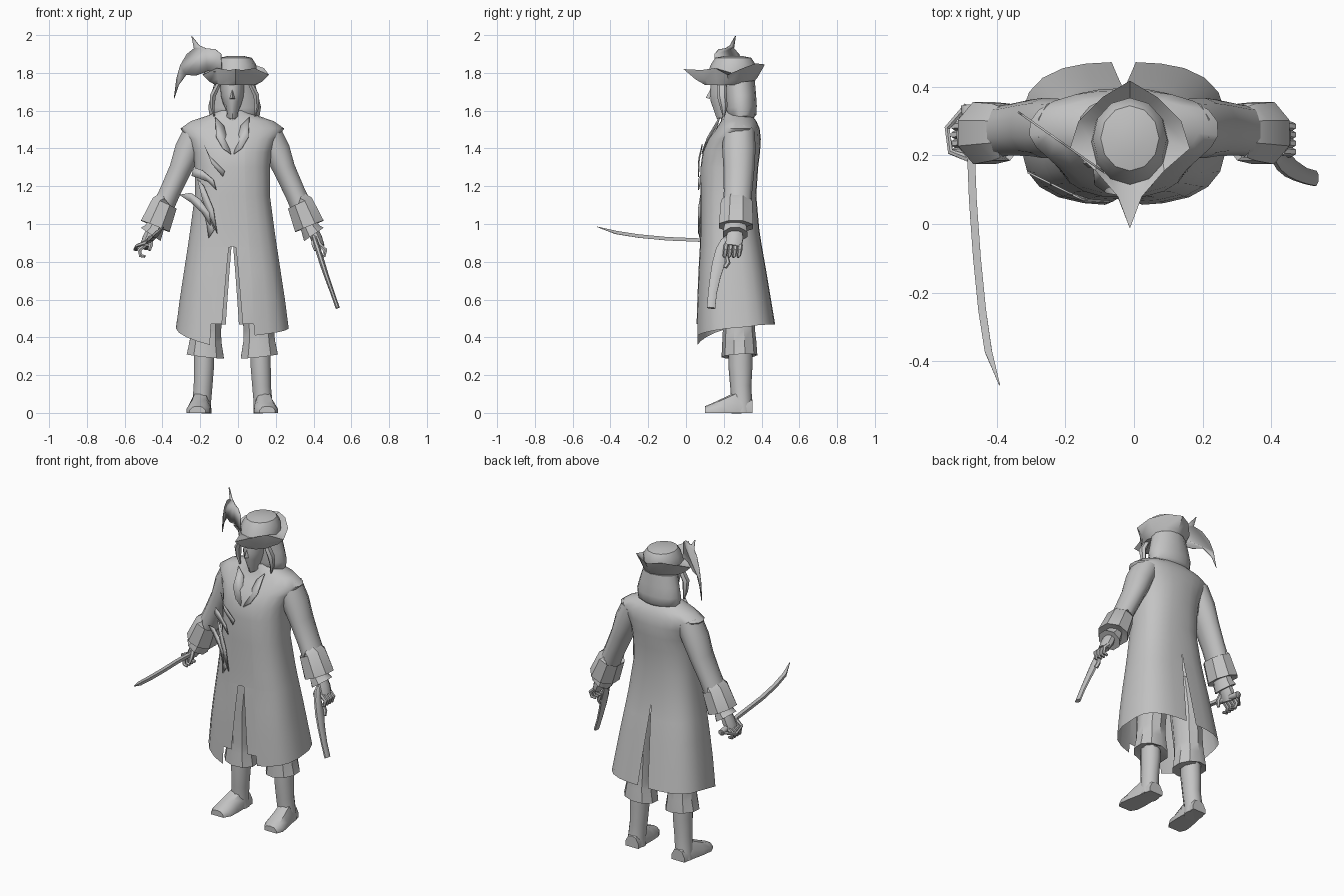
import bpy, bmesh, math
from mathutils import Vector

CX = -0.03                      # body centre line
grey = bpy.data.materials.new("plain_grey")
grey.diffuse_color = (0.55, 0.55, 0.55, 1)


def finish(name, bm, angle=45):
    bmesh.ops.remove_doubles(bm, verts=bm.verts, dist=0.0004)
    bmesh.ops.recalc_face_normals(bm, faces=bm.faces)
    me = bpy.data.meshes.new(name)
    bm.to_mesh(me)
    bm.free()
    me.materials.append(grey)
    ob = bpy.data.objects.new(name, me)
    bpy.context.collection.objects.link(ob)
    bpy.ops.object.select_all(action='DESELECT')
    ob.select_set(True)
    bpy.context.view_layer.objects.active = ob
    bpy.ops.object.shade_smooth_by_angle(angle=math.radians(angle))
    return ob


def skin(bm, rings, closed=True, caps=(True, True)):
    """Bridge rows of points with quads."""
    vs = [[bm.verts.new(p) for p in r] for r in rings]
    n = len(vs[0])
    for a, b in zip(vs, vs[1:]):
        for i in range(n if closed else n - 1):
            j = (i + 1) % n
            bm.faces.new((a[i], a[j], b[j], b[i]))
    if caps[0]:
        bm.faces.new(vs[0])
    if caps[1]:
        bm.faces.new(vs[-1])


def tube(name, path, ref=(0, 1, 0), sides=10, caps=(True, True), angle=45):
    """Sweep ellipses along (x, y, z, side radius, radius along ref)."""
    pts = [Vector(p[:3]) for p in path]
    rings = []
    for i, p in enumerate(path):
        t = (pts[min(i + 1, len(pts) - 1)] - pts[max(i - 1, 0)]).normalized()
        b = Vector(ref)
        b = (b - t * b.dot(t)).normalized()
        a = b.cross(t)
        ring = []
        for k in range(sides):
            w = 2 * math.pi * (k + 0.5) / sides
            ring.append(pts[i] + a * p[3] * math.cos(w) + b * p[4] * math.sin(w))
        rings.append(ring)
    bm = bmesh.new()
    skin(bm, rings, True, caps)
    return finish(name, bm, angle)


def plate(name, pts, thick=0.006):
    bm = bmesh.new()
    bm.faces.new([bm.verts.new(p) for p in pts])
    ob = finish(name, bm)
    m = ob.modifiers.new("thickness", 'SOLIDIFY')
    m.thickness, m.offset = thick, 0


def power(v, e):
    return math.copysign(abs(v) ** e, v)


# Long coat: two mirrored halves with front and back slits
# z, half width, front y, back y, front gap, back gap, roundness
coat = [(0, .300, .056, .472, .055, .035, .70), (.60, .280, .060, .450, .044, .026, .70),
        (.75, .257, .066, .425, .031, .015, .70), (.875, .238, .073, .403, .019, .005, .72),
        (.88, .237, .073, .402, 0, .005, .72), (.97, .224, .076, .388, 0, 0, .74),
        (1.15, .200, .077, .372, 0, 0, .78), (1.30, .200, .077, .382, 0, 0, .82),
        (1.38, .208, .088, .392, 0, 0, .85), (1.45, .235, .118, .396, 0, 0, .85),
        (1.505, .277, .160, .390, 0, 0, .9), (1.545, .220, .185, .372, 0, 0, .9),
        (1.58, .115, .195, .345, 0, 0, 1), (1.60, .075, .20, .32, 0, 0, 1)]
cols = [0, .25, .27, .55, .85, 1.15, 1.45, 1.75, 2.05, 2.35, 2.65, 2.9, math.pi]
bm = bmesh.new()
for s, dip in ((-1, .36), (1, .41)):
    rows = []
    for z, rx, yf, yb, gf, gb, e in coat:
        row = []
        for t in cols:
            gap = gf if t < .1 else gb if t > 3 else 0
            x = max(gap, rx * power(max(math.sin(t), 0), e))
            if math.sin(t) < 1e-6:
                x = gap
            y = (yf + yb) / 2 - (yb - yf) / 2 * power(math.cos(t), e)
            zz = z
            if z == 0:          # ragged hem
                zz = .47 if t < .26 else min(.467, dip + (.447 - dip) * (t - .27) / 1.2)
            row.append((CX + s * x, y, zz))
        rows.append(row)
    skin(bm, rows, False, (False, False))
finish("long_coat", bm, 50)

# Limbs, mirrored about the body line
for s, side in ((-1, "right"), (1, "left")):
    def m(path):
        return [(CX + s * p[0], *p[1:]) for p in path]
    tube(side + "_sleeve", m([(.185, .28, 1.49, .075, .085), (.235, .28, 1.39, .075, .088),
         (.275, .28, 1.29, .062, .082), (.33, .275, 1.17, .058, .075), (.375, .27, 1.07, .06, .075)]))
    tube(side + "_cuff", m([(.352, .268, 1.112, .066, .08), (.358, .268, 1.11, .075, .09),
         (.408, .265, .988, .088, .098), (.402, .265, 1.0, .06, .07)]), sides=8, angle=35)
    tube(side + "_shirt_frill", m([(.39, .265, 1.03, .045, .055), (.415, .26, .97, .055, .065),
         (.432, .26, .945, .068, .07)]), sides=8)
    tube(side + "_palm", m([(.425, .262, .97, .03, .038), (.445, .258, .925, .033, .048),
         (.465, .25, .88, .026, .046)]), sides=8)
    for i in range(4):
        y = .213 + .025 * i
        tube(f"{side}_finger_{i+1}", m([(.462, y, .89, .013, .013), (.492, y - .003, .862, .013, .013),
             (.485, y - .008, .832, .011, .011), (.462, y - .012, .828, .008, .008)]), sides=6)
    tube(side + "_thumb", m([(.435, .22, .93, .014, .014), (.43, .195, .895, .013, .013),
         (.44, .188, .86, .009, .009)]), sides=6)
    # Breeches, boot shaft and foot
    tube(side + "_breeches", m([(.10, .27, .86, .07, .09), (.125, .275, .65, .082, .10),
         (.14, .28, .44, .085, .085), (.142, .282, .38, .088, .09), (.143, .283, .30, .104, .095),
         (.148, .285, .325, .06, .06)]), angle=35)
    tube(side + "_boot_shaft", m([(.148, .288, .35, .056, .063), (.15, .288, .25, .056, .064),
         (.155, .29, .14, .052, .056), (.162, .295, .06, .052, .055), (.164, .297, 0, .056, .056)]))
    bm = bmesh.new()
    rings = []
    for y, w, h in ((.352, .045, .07), (.27, .052, .115), (.20, .06, .08), (.14, .062, .052), (.10, .042, .035)):
        c = CX + s * (.165 + .1 * (.30 - y))
        rings.append([(c + k * w, y, z) for k, z in
                      ((-1, 0), (1, 0), (1, h * .4), (.6, h * .9), (0, h), (-.6, h * .9), (-1, h * .4))])
    skin(bm, rings)
    finish(side + "_boot_foot", bm)
    # Coat lapel and shoulder flap
    plate(side + "_lapel", m([(.09, .178, 1.565), (.045, .165, 1.52), (.008, .085, 1.37),
                              (.05, .092, 1.40), (.085, .115, 1.46)]))

# Head and neck
tube("head", [(CX, .27, 1.50, .062, .08), (CX, .255, 1.595, .052, .08), (CX, .215, 1.605, .03, .072),
     (CX, .22, 1.63, .048, .092), (CX, .23, 1.67, .060, .105), (CX, .235, 1.71, .064, .107),
     (CX, .24, 1.76, .068, .11)], sides=14)
bm = bmesh.new()
nose = [bm.verts.new(p) for p in ((CX - .014, .128, 1.662), (CX + .014, .128, 1.662),
                                  (CX, .105, 1.668), (CX, .13, 1.715))]
for f in ((0, 1, 2), (0, 2, 3), (1, 3, 2), (0, 3, 1)):
    bm.faces.new([nose[i] for i in f])
finish("nose", bm)

# Long hair and loose front locks
HX = -.018
tube("hair", [(HX, .30, 1.545, .085, .055), (HX, .295, 1.57, .135, .078), (HX, .292, 1.62, .143, .083),
     (HX, .288, 1.68, .128, .083), (HX, .28, 1.75, .108, .085)], sides=14)
for s in (-1, 1):
    tube("hair_lock", [(HX + s * .085, .19, 1.74, .014, .025), (HX + s * .115, .19, 1.68, .018, .026),
         (HX + s * .118, .2, 1.62, .013, .02), (HX + s * .108, .2, 1.57, .004, .006)], sides=6)

# Three-cornered hat: band, swept brim, crown
edge = [(0, -.013, 1.82), (.035, .08, 1.815), (.10, .155, 1.825), (.175, .22, 1.79),
        (.15, .30, 1.825), (.08, .37, 1.85), (0, .418, 1.845)]


def oval(cy, rx, ry, z):
    return [(rx * math.sin(i * math.pi / 6), cy - ry * math.cos(i * math.pi / 6), z) for i in range(7)]


def both(half):
    return [(HX + .006 + x, y, z) for x, y, z in half] + \
           [(HX + .006 - x, y, z) for x, y, z in half[-2:0:-1]]


low = oval(.225, .105, .122, 1.735)
mid = [tuple(a * .55 + b * .45 for a, b in zip(p, q)) for p, q in zip(low, edge)]
mid = [(x, y, z - .008) for x, y, z in mid]
bm = bmesh.new()
skin(bm, [both(r) for r in (low, mid, edge, oval(.24, .112, .125, 1.80), oval(.25, .108, .118, 1.845),
                            oval(.25, .085, .095, 1.88), oval(.25, .04, .045, 1.89))])
finish("tricorn_hat", bm, 40)

# Plume on the hat, lying in a slanted upright plane
plume = [(-.085, 1.80), (-.09, 1.90), (-.12, 1.925), (-.17, 1.93), (-.205, 1.945), (-.245, 1.995),
         (-.232, 1.93), (-.27, 1.90), (-.305, 1.84), (-.325, 1.77), (-.338, 1.665),
         (-.315, 1.735), (-.275, 1.79), (-.225, 1.785), (-.16, 1.81)]
plate("hat_plume", [(x, .16 + (-.1 - x) * .7, z) for x, z in plume], .006)

# Curved sword held in the right hand
tube("sword_blade", [(-.476, .22, .905, .016, .012), (-.47, .07, .915, .016, .013),
     (-.458, -.10, .922, .016, .013), (-.443, -.25, .936, .016, .013), (-.425, -.37, .955, .015, .012),
     (-.392, -.47, .985, .002, .002)], ref=(0, 0, 1), sides=4, angle=20)
tube("sword_grip", [(-.478, .19, .90, .018, .018), (-.482, .27, .892, .016, .016),
     (-.486, .345, .88, .02, .02)], ref=(0, 0, 1), sides=8)
tube("sword_guard", [(-.478, .19, .905, .012, .012), (-.535, .21, .885, .009, .009),
     (-.545, .28, .865, .009, .009), (-.488, .345, .88, .01, .01)], ref=(0, 0, 1), sides=6)

# Pistol held in the left hand, pointing down
tube("pistol_barrel", [(.528, .133, .555, .012, .024), (.50, .14, .635, .012, .025),
     (.47, .155, .72, .014, .03), (.447, .172, .79, .016, .036), (.425, .185, .86, .016, .03),
     (.41, .205, .905, .015, .025), (.402, .235, .93, .014, .02)], sides=8)
tube("pistol_lock", [(.455, .205, .77, .013, .012), (.45, .222, .795, .012, .014),
     (.44, .215, .83, .01, .01)], sides=6)

# Torn sash ends and tassels at the right hip
sash = [[(-.235, 1.30), (-.19, 1.285), (-.13, 1.235), (-.115, 1.18), (-.16, 1.225), (-.245, 1.255)],
        [(-.31, 1.155), (-.25, 1.165), (-.20, 1.13), (-.15, 1.06), (-.145, .99), (-.19, 1.06), (-.25, 1.115)],
        [(-.215, 1.24), (-.18, 1.20), (-.13, 1.08), (-.11, .95), (-.145, 1.03), (-.185, 1.12)],
        [(-.19, 1.09), (-.16, 1.05), (-.125, .97), (-.155, .925), (-.165, 1.0)],
        [(-.18, 1.42), (-.15, 1.36), (-.07, 1.28), (-.08, 1.25), (-.14, 1.32)]]
for i, pts in enumerate(sash):
    plate(f"sash_end_{i+1}", [(x, .066 + max(0, -x - .14) * .5, z) for x, z in pts], .006)
